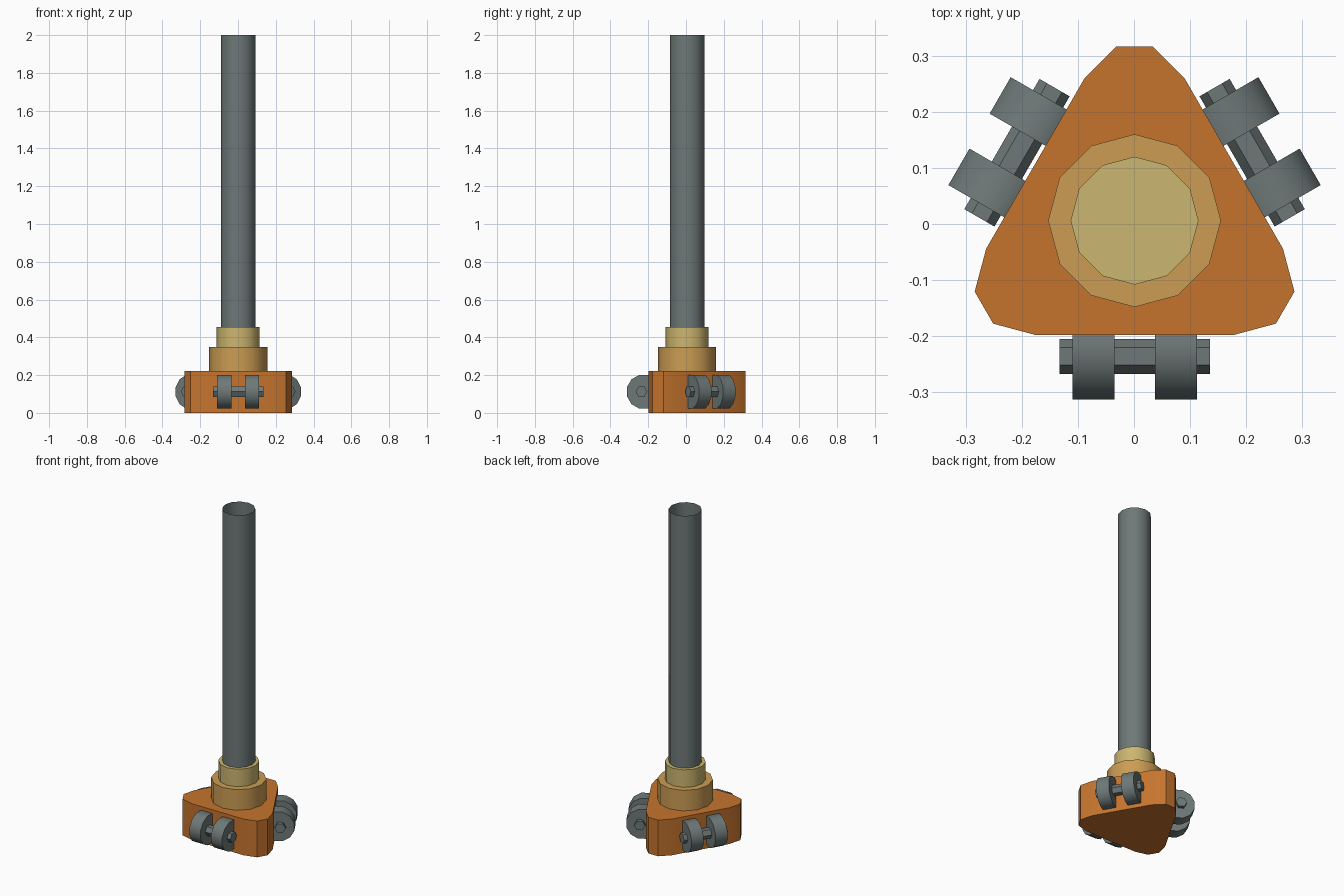
import bpy, bmesh, math
from mathutils import Matrix, Vector

if "Cube" in bpy.data.objects:
    bpy.data.objects.remove(bpy.data.objects["Cube"])

CENTRE = Vector((0.001, 0.006, 0))


def material(name, rgb):
    m = bpy.data.materials.new(name)
    m.diffuse_color = (*rgb, 1)
    m.use_nodes = True
    m.node_tree.nodes["Principled BSDF"].inputs["Base Color"].default_value = m.diffuse_color
    return m


steel = material("grey steel", (0.155, 0.19, 0.185))
orange = material("burnt orange", (0.56, 0.175, 0.027))
tan = material("tan", (0.60, 0.335, 0.088))
sand = material("pale sand", (0.60, 0.465, 0.16))


def ngon(radius, sides, turn=0.0):
    return [(radius * math.cos(math.tau * i / sides + turn),
             radius * math.sin(math.tau * i / sides + turn)) for i in range(sides)]


def prism(name, profile, low, high, mat, matrix=Matrix(), caps=True):
    """Extrude a profile along z from low to high, then place it."""
    bm = bmesh.new()
    rings = [[bm.verts.new((x, y, z)) for x, y in profile] for z in (low, high)]
    n = len(profile)
    for i in range(n):
        j = (i + 1) % n
        bm.faces.new((rings[0][i], rings[0][j], rings[1][j], rings[1][i]))
    if caps:
        bm.faces.new(rings[0][::-1])
        bm.faces.new(rings[1])
    bm.transform(Matrix.Translation(CENTRE) @ matrix)
    mesh = bpy.data.meshes.new(name)
    bm.to_mesh(mesh)
    bm.free()
    mesh.materials.append(mat)
    obj = bpy.data.objects.new(name, mesh)
    bpy.context.collection.objects.link(obj)
    bpy.ops.object.select_all(action='DESELECT')
    obj.select_set(True)
    bpy.context.view_layer.objects.active = obj
    bpy.ops.object.shade_smooth_by_angle(angle=math.radians(40))
    return obj


# Rounded triangular base: one corner repeated three times
corner = [(0.089, 0.254), (0.033, 0.310), (-0.033, 0.310), (-0.089, 0.254)]
outline = []
for k in range(3):
    a = math.tau * k / 3
    outline += [(x * math.cos(a) - y * math.sin(a),
                 x * math.sin(a) + y * math.cos(a)) for x, y in corner]
prism("base", outline, 0, 0.222, orange)

# Stepped socket and open tube
prism("lower_collar", ngon(0.154, 12), 0.222, 0.348, tan)
prism("upper_collar", ngon(0.114, 12), 0.348, 0.455, sand)
prism("tube", ngon(0.092, 12), 0.455, 2.0, steel, caps=False)

# Hinge brackets on the three sides: local z runs along x, local x along y
along_x = Matrix(((0, 0, 1, 0), (1, 0, 0, 0), (0, 1, 0, 0), (0, 0, 0, 1)))
lug_profile = ngon(0.089 / math.cos(math.pi / 12), 12, math.pi / 12)
for k in range(3):
    turn = Matrix.Rotation(math.tau * k / 3, 4, 'Z')
    lug_place = turn @ Matrix.Translation((0, -0.230, 0.112)) @ along_x
    pin_place = turn @ Matrix.Translation((0, -0.242, 0.112)) @ along_x
    prism(f"hinge_lug_left_{k}", lug_profile, -0.111, -0.036, steel, lug_place)
    prism(f"hinge_lug_right_{k}", lug_profile, 0.036, 0.111, steel, lug_place)
    prism(f"hinge_pin_{k}", ngon(0.031, 6), -0.134, 0.134, steel, pin_place)
